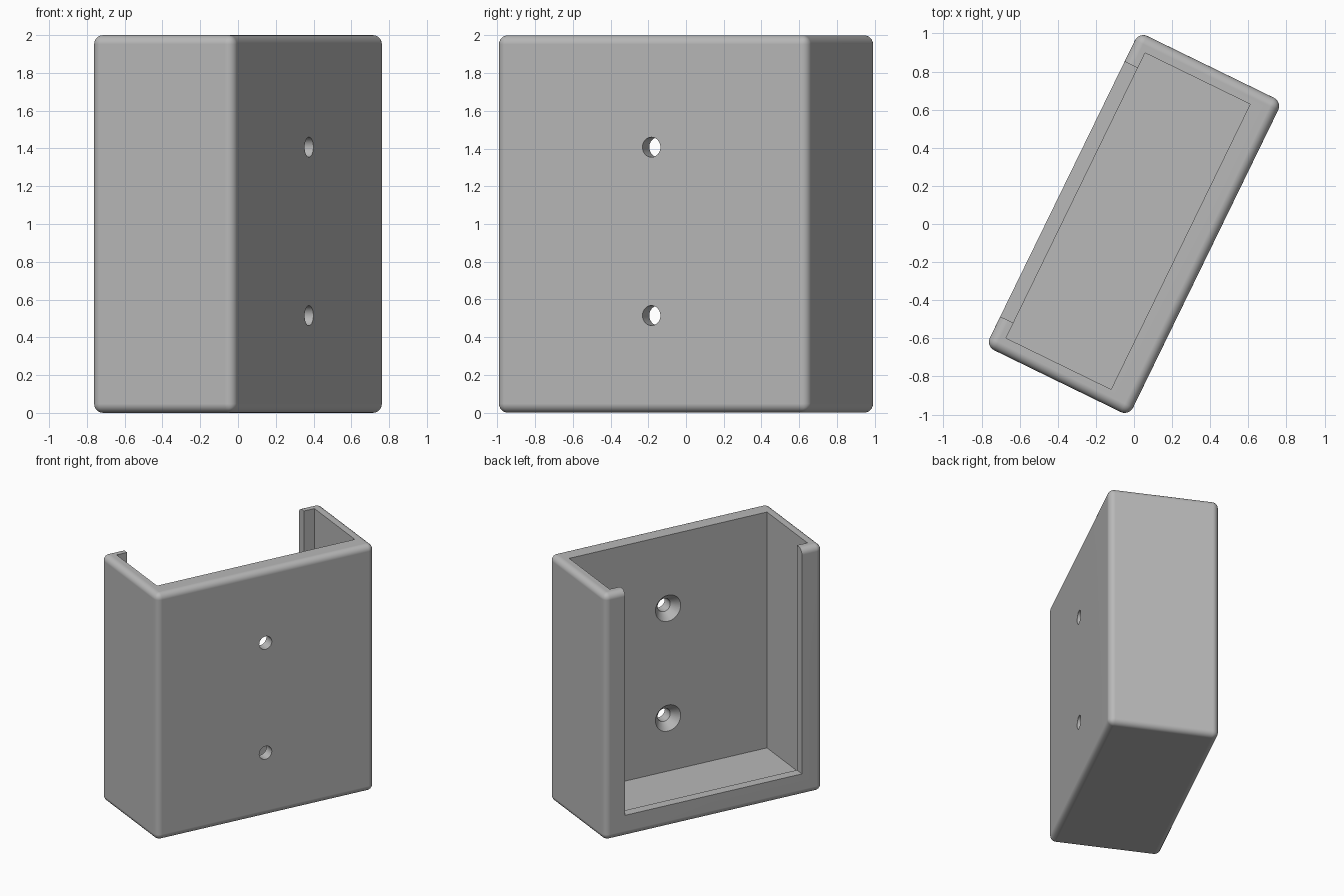
import bpy, bmesh, math
from mathutils import Matrix

if "Cube" in bpy.data.objects:
    bpy.data.objects.remove(bpy.data.objects["Cube"])

# Local frame: x along the wide side, +y towards the open face, z up
L, W, H = 0.917, 0.418, 2.0          # half width, half depth, height
TURN = math.radians(64)

grey = bpy.data.materials.new("plain grey")
grey.diffuse_color = (0.48, 0.48, 0.48, 1)
grey.use_nodes = True
grey.node_tree.nodes["Principled BSDF"].inputs["Base Color"].default_value = grey.diffuse_color


def make_object(name, bm):
    bmesh.ops.recalc_face_normals(bm, faces=bm.faces)
    mesh = bpy.data.meshes.new(name)
    bm.to_mesh(mesh)
    bm.free()
    mesh.materials.append(grey)
    ob = bpy.data.objects.new(name, mesh)
    bpy.context.collection.objects.link(ob)
    return ob


def box(name, x0, x1, y0, y1, z0, z1):
    bm = bmesh.new()
    bmesh.ops.create_cube(bm, size=1)
    bmesh.ops.scale(bm, vec=(x1 - x0, y1 - y0, z1 - z0), verts=bm.verts)
    bmesh.ops.translate(bm, vec=((x0 + x1) / 2, (y0 + y1) / 2, (z0 + z1) / 2), verts=bm.verts)
    return make_object(name, bm)


def countersunk_drill(name, z, sides=32):
    # (radius, y) profile from outside the back wall to inside the cavity
    profile = [(0.053, -0.6), (0.053, -0.335), (0.106, -0.272), (0.106, -0.15)]
    bm = bmesh.new()
    rings = []
    for r, y in profile:
        rings.append([bm.verts.new((r * math.cos(2 * math.pi * i / sides), y,
                                    z + r * math.sin(2 * math.pi * i / sides)))
                      for i in range(sides)])
    for a, b in zip(rings, rings[1:]):
        for i in range(sides):
            j = (i + 1) % sides
            bm.faces.new((a[i], a[j], b[j], b[i]))
    bm.faces.new(rings[0])
    bm.faces.new(rings[-1])
    return make_object(name, bm)


# Rounded outer block
holder = box("wall_holder", -L, L, -W, W, 0, H)
bev = holder.modifiers.new("rounding", 'BEVEL')
bev.width, bev.segments = 0.048, 6

# Cavity open at the top, front slot leaving a lip, two screw holes
cutters = [
    box("cavity_cutter", -0.832, 0.832, -0.272, 0.341, 0.085, 2.3),
    box("slot_cutter", -0.744, 0.744, 0.1, 0.7, 0.175, 2.4),
    countersunk_drill("lower_screw_cutter", 0.515),
    countersunk_drill("upper_screw_cutter", 1.407),
]
for c in cutters:
    c.hide_render = True
    cut = holder.modifiers.new(c.name, 'BOOLEAN')
    cut.operation, cut.solver, cut.object = 'DIFFERENCE', 'EXACT', c

bpy.context.view_layer.objects.active = holder
holder.select_set(True)
for m in list(holder.modifiers):
    bpy.ops.object.modifier_apply(modifier=m.name)
for c in cutters:
    bpy.data.objects.remove(c, do_unlink=True)

# Turn into place and smooth the rounded edges
holder.data.transform(Matrix.Rotation(TURN, 4, 'Z'))
bpy.ops.object.shade_smooth_by_angle(angle=math.radians(30))
wn = holder.modifiers.new("flat_face_normals", 'WEIGHTED_NORMAL')
wn.keep_sharp = True
